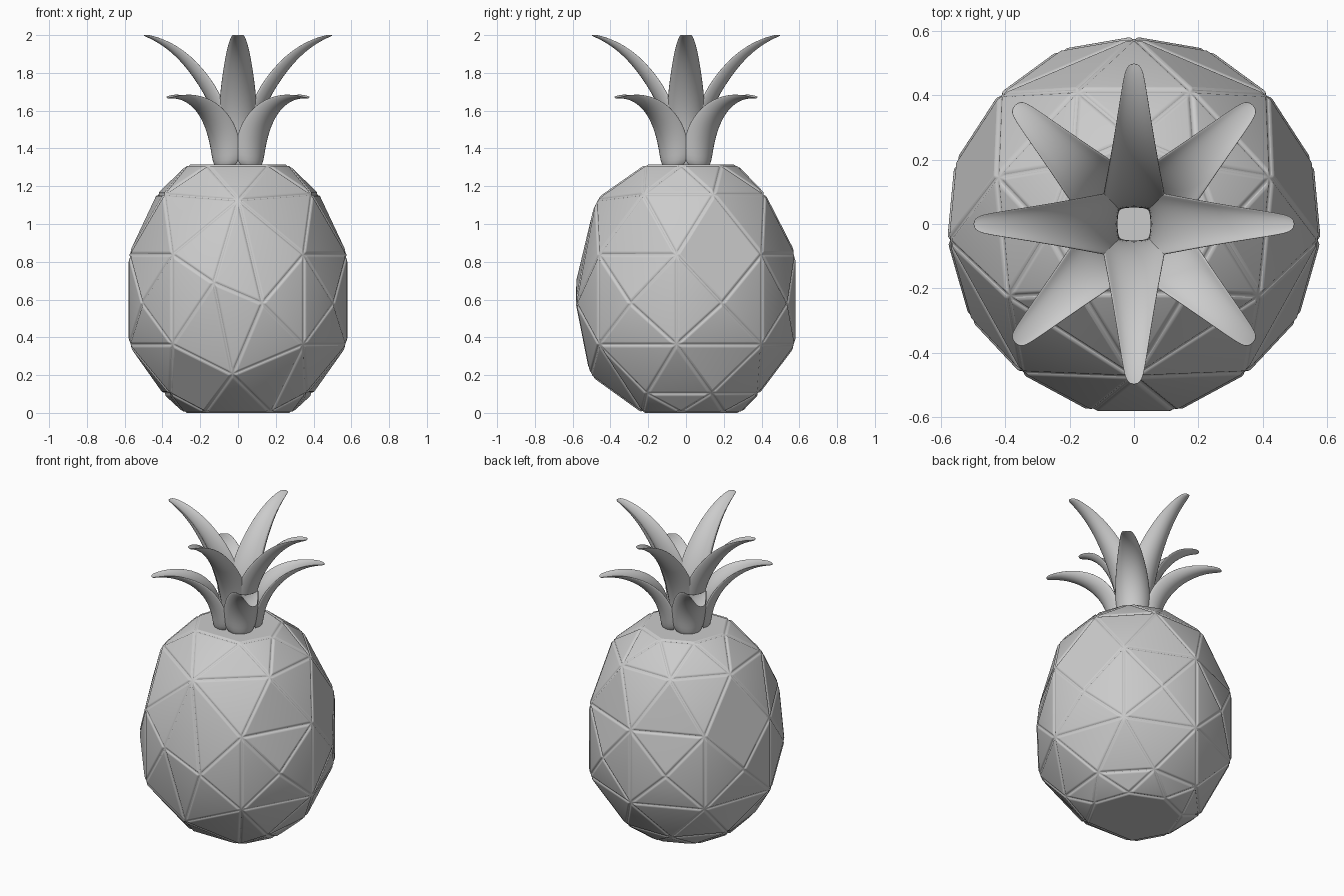
import bpy, bmesh, math
from mathutils import Vector

if "Cube" in bpy.data.objects:
    bpy.data.objects.remove(bpy.data.objects["Cube"])

grey = bpy.data.materials.new("light_grey")
grey.diffuse_color = (0.6, 0.6, 0.6, 1)
grey.use_nodes = True
grey.node_tree.nodes["Principled BSDF"].inputs["Base Color"].default_value = grey.diffuse_color


def finish(bm, name, angle):
    bmesh.ops.recalc_face_normals(bm, faces=bm.faces)
    me = bpy.data.meshes.new(name)
    bm.to_mesh(me)
    bm.free()
    me.materials.append(grey)
    ob = bpy.data.objects.new(name, me)
    bpy.context.collection.objects.link(ob)
    bpy.ops.object.select_all(action='DESELECT')
    ob.select_set(True)
    bpy.context.view_layer.objects.active = ob
    bpy.ops.object.shade_smooth_by_angle(angle=math.radians(angle))
    return ob


# faceted fruit: staggered rings of corners wrapped in a convex hull
bm = bmesh.new()
columns = [90, 44, -5, -53, -127, -175, 136]
between = [67, 19, -30, -150, 161, 113]
rings = [(0.00, 0.29, columns), (0.10, 0.42, between), (0.36, 0.583, columns),
         (0.58, 0.59, between), (0.84, 0.583, columns), (1.16, 0.455, between),
         (1.315, 0.27, columns)]
for z, r, angles in rings:
    for a in map(math.radians, angles):
        bm.verts.new((r * math.cos(a), r * math.sin(a), z))
for p in [(-0.03, -0.51, 0.2), (-0.13, -0.585, 0.69), (0.13, -0.585, 0.58), (0, -0.48, 1.13)]:
    bm.verts.new(p)
bmesh.ops.convex_hull(bm, input=bm.verts)
bmesh.ops.dissolve_limit(bm, angle_limit=math.radians(1), verts=bm.verts, edges=bm.edges)
bmesh.ops.recalc_face_normals(bm, faces=bm.faces)
# sink the seams between the facets
seams = list(bm.verts)
bmesh.ops.inset_individual(bm, faces=list(bm.faces), thickness=0.012, use_even_offset=True)
for v in seams:
    v.co -= v.normal * 0.012
fruit = finish(bm, "fruit", 50)
bev = fruit.modifiers.new("soft_edges", 'BEVEL')
bev.width = 0.006
bev.segments = 2
bev.limit_method = 'ANGLE'
bev.angle_limit = math.radians(8)


# leaf: crescent section swept along (radius, height, half width, depth) stations
def leaf(name, stations, degrees):
    bm = bmesh.new()
    c, s = math.cos(math.radians(degrees)), math.sin(math.radians(degrees))
    section = [(math.cos(i * math.pi / 4), math.sin(i * math.pi / 4)) for i in range(5)]
    section += [(x, 0.45 * y) for x, y in section[3:0:-1]]
    loops = []
    for i, (r, z, w, d) in enumerate(stations):
        a, b = stations[max(i - 1, 0)], stations[min(i + 1, len(stations) - 1)]
        t = Vector((b[0] - a[0], b[1] - a[1])).normalized()
        loop = []
        for x, y in section:
            rad, h = r - t.y * d * (1 - y), z + t.x * d * (1 - y)
            loop.append(bm.verts.new((rad * c - x * w * s, rad * s + x * w * c, h)))
        loops.append(loop)
    for a, b in zip(loops, loops[1:]):
        for k in range(8):
            bm.faces.new((a[k], a[k - 1], b[k - 1], b[k]))
    bm.faces.new(loops[0])
    bm.faces.new(loops[-1])
    ob = finish(bm, name, 180)
    sub = ob.modifiers.new("smooth", 'SUBSURF')
    sub.levels = sub.render_levels = 2


long_leaf = [(0.09, 1.28, 0.07, 0.06), (0.10, 1.42, 0.10, 0.09), (0.13, 1.57, 0.115, 0.10),
             (0.21, 1.73, 0.095, 0.10), (0.33, 1.89, 0.065, 0.07), (0.45, 1.975, 0.04, 0.03),
             (0.505, 1.995, 0.025, 0.012)]
short_leaf = [(0.155, 1.28, 0.09, 0.08), (0.165, 1.38, 0.115, 0.11), (0.20, 1.49, 0.115, 0.11),
              (0.28, 1.59, 0.09, 0.09), (0.39, 1.65, 0.06, 0.05), (0.48, 1.665, 0.04, 0.02),
              (0.525, 1.66, 0.025, 0.012)]
for i in range(4):
    leaf(f"long_leaf_{i + 1}", long_leaf, 90 * i)
    leaf(f"short_leaf_{i + 1}", short_leaf, 90 * i + 45)
